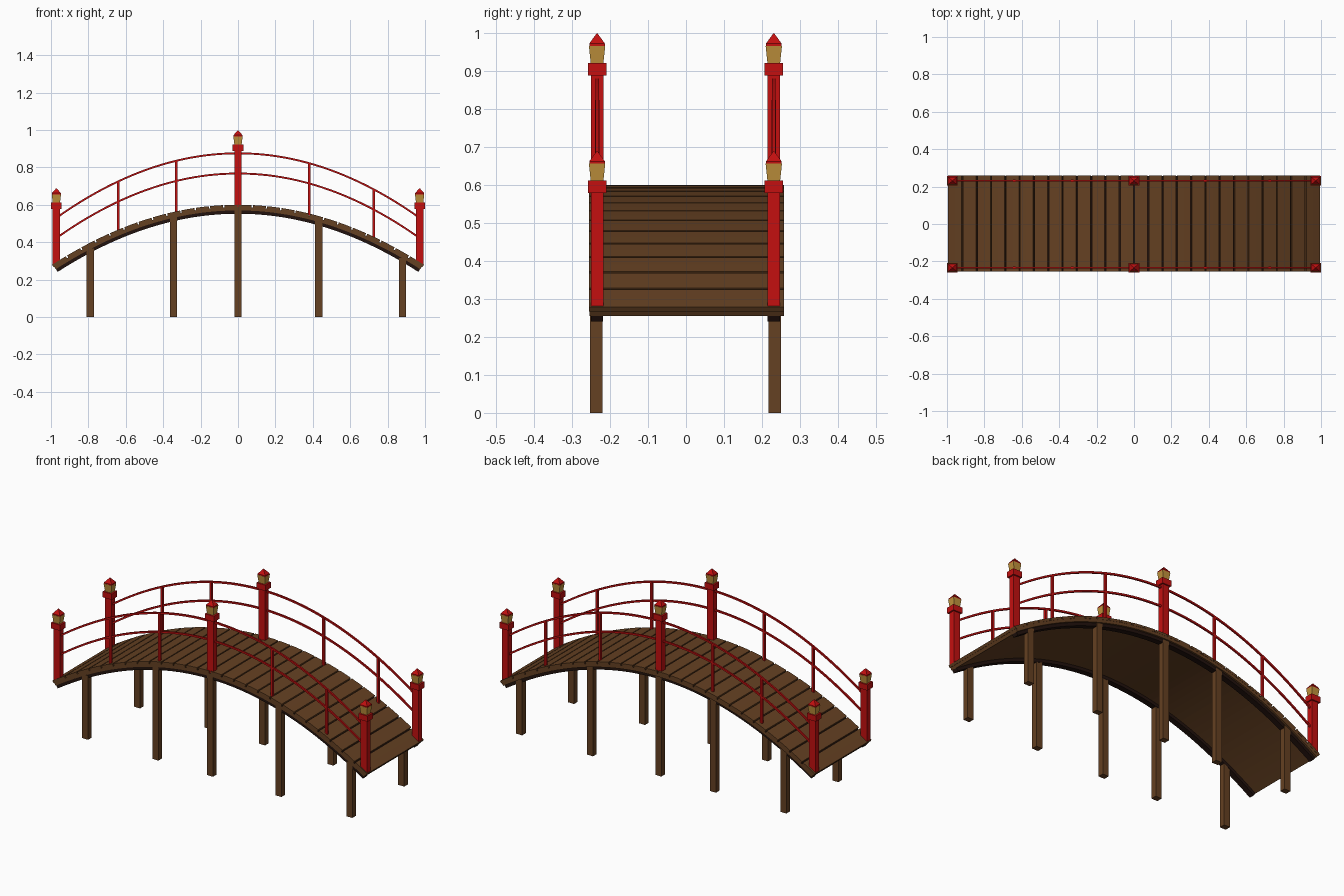
import bpy, bmesh, math

if "Cube" in bpy.data.objects:
    bpy.data.objects.remove(bpy.data.objects["Cube"])

def mat(name, rgb):
    m = bpy.data.materials.new(name)
    m.diffuse_color = (*rgb, 1)
    m.use_nodes = True
    m.node_tree.nodes["Principled BSDF"].inputs["Base Color"].default_value = m.diffuse_color
    return m

BROWN = mat("brown wood", (0.13, 0.052, 0.016))
DARK = mat("dark wood", (0.016, 0.006, 0.004))
RED = mat("red paint", (0.55, 0.005, 0.005))
GOLD = mat("lantern gold", (0.53, 0.29, 0.045))

K_DECK, K_RAIL, TOP = 0.325, 0.365, 0.60
SIDES = {"front": -0.234, "back": 0.231}

def finish(name, bm, *mats):
    bmesh.ops.recalc_face_normals(bm, faces=bm.faces)
    me = bpy.data.meshes.new(name)
    bm.to_mesh(me)
    bm.free()
    for m in mats:
        me.materials.append(m)
    ob = bpy.data.objects.new(name, me)
    bpy.context.collection.objects.link(ob)
    return ob

def loft(bm, rings):
    """Join four-point rings into a closed tube."""
    vs = [[bm.verts.new(p) for p in r] for r in rings]
    for a, b in zip(vs, vs[1:]):
        for i in range(4):
            j = (i + 1) % 4
            bm.faces.new((a[i], a[j], b[j], b[i]))
    bm.faces.new(vs[0])
    bm.faces.new(vs[-1][::-1])

def arch(bm, x0, x1, n, y0, y1, k, z, depth, thick):
    """Bar following a parabola; depth is measured square to the curve."""
    rings = []
    for i in range(n + 1):
        x = x0 + (x1 - x0) * i / n
        s = 2 * k * x
        l = math.hypot(s, 1)
        nx, nz = s / l, 1 / l
        zt = z - k * x * x
        a = (x - nx * depth, zt - nz * depth)
        b = (x - nx * (depth + thick), zt - nz * (depth + thick))
        rings.append([(a[0], y0, a[1]), (a[0], y1, a[1]),
                      (b[0], y1, b[1]), (b[0], y0, b[1])])
    loft(bm, rings)

def stack(bm, x, y, levels):
    """Square tower from (z, x half width, y half width) levels."""
    loft(bm, [[(x - a, y - b, z), (x + a, y - b, z), (x + a, y + b, z), (x - a, y + b, z)]
              for z, a, b in levels])

def deck_z(x):
    return TOP - K_DECK * x * x

# deck planks with narrow grooves
L, N, GAP = 0.994, 26, 0.007
Y0, Y1 = -0.255, 0.2585
bm = bmesh.new()
step = 2 * L / N
for i in range(N):
    a = -L + i * step + (GAP / 2 if i else 0)
    b = -L + (i + 1) * step - (GAP / 2 if i < N - 1 else 0)
    arch(bm, a, b, 2, Y0, Y1, K_DECK, TOP, 0, 0.014)
finish("deck_planks", bm, BROWN)

# continuous deck base, dark where it shows in the grooves
bm = bmesh.new()
arch(bm, -L + 0.003, L - 0.003, 52, Y0 + 0.001, Y1 - 0.001, K_DECK, TOP, 0.0125, 0.018)
ob = finish("deck_base", bm, BROWN, DARK)
for p in ob.data.polygons:
    p.material_index = 1 if p.normal.z > 0.7 else 0

# dark side beams below the deck
for side, y in SIDES.items():
    bm = bmesh.new()
    arch(bm, -0.99, 0.99, 40, y - 0.016, y + 0.016, K_DECK, TOP, 0.03, 0.018)
    finish(side + "_beam", bm, DARK)

# legs
for side, y in SIDES.items():
    yy = y - 0.002 if y < 0 else y + 0.002
    for i, x in enumerate((-0.79, -0.345, 0.0, 0.432, 0.88)):
        bm = bmesh.new()
        t = deck_z(abs(x) + 0.019) - 0.022
        stack(bm, x, yy, [(0, 0.019, 0.0165), (t, 0.019, 0.0165)])
        finish(f"{side}_leg_{i + 1}", bm, BROWN)

# rails and thin rail bars
for side, y in SIDES.items():
    for nm, z in (("top", 0.88), ("middle", 0.772)):
        bm = bmesh.new()
        arch(bm, -0.97, 0.97, 48, y - 0.0045, y + 0.0045, K_RAIL, z, 0, 0.01)
        finish(f"{side}_{nm}_rail", bm, RED)
    bm = bmesh.new()
    for x in (-0.64, -0.33, 0.38, 0.725):
        stack(bm, x, y, [(deck_z(x) - 0.01, 0.0065, 0.006),
                         (0.876 - K_RAIL * x * x, 0.0065, 0.006)])
    finish(side + "_rail_bars", bm, RED)

# posts with collar, gold lantern and pointed roof
for side, y in SIDES.items():
    for nm, x in (("left", -0.971), ("middle", 0.0), ("right", 0.971)):
        d = 0.0 if x == 0 else -0.31
        bm = bmesh.new()
        stack(bm, x, y, [(0.585 + d, 0.02, 0.0165), (0.89 + d, 0.02, 0.0165)])
        stack(bm, x, y, [(0.888 + d, 0.0285, 0.0245), (0.921 + d, 0.0285, 0.0245)])
        finish(f"{side}_{nm}_post", bm, RED)
        bm = bmesh.new()
        stack(bm, x, y, [(0.919 + d, 0.019, 0.0165), (0.966 + d, 0.025, 0.0215)])
        finish(f"{side}_{nm}_lantern", bm, GOLD)
        bm = bmesh.new()
        stack(bm, x, y, [(0.965 + d, 0.024, 0.0205), (0.972 + d, 0.024, 0.0205),
                         (0.998 + d, 0.0015, 0.0015)])
        finish(f"{side}_{nm}_lantern_roof", bm, RED)
